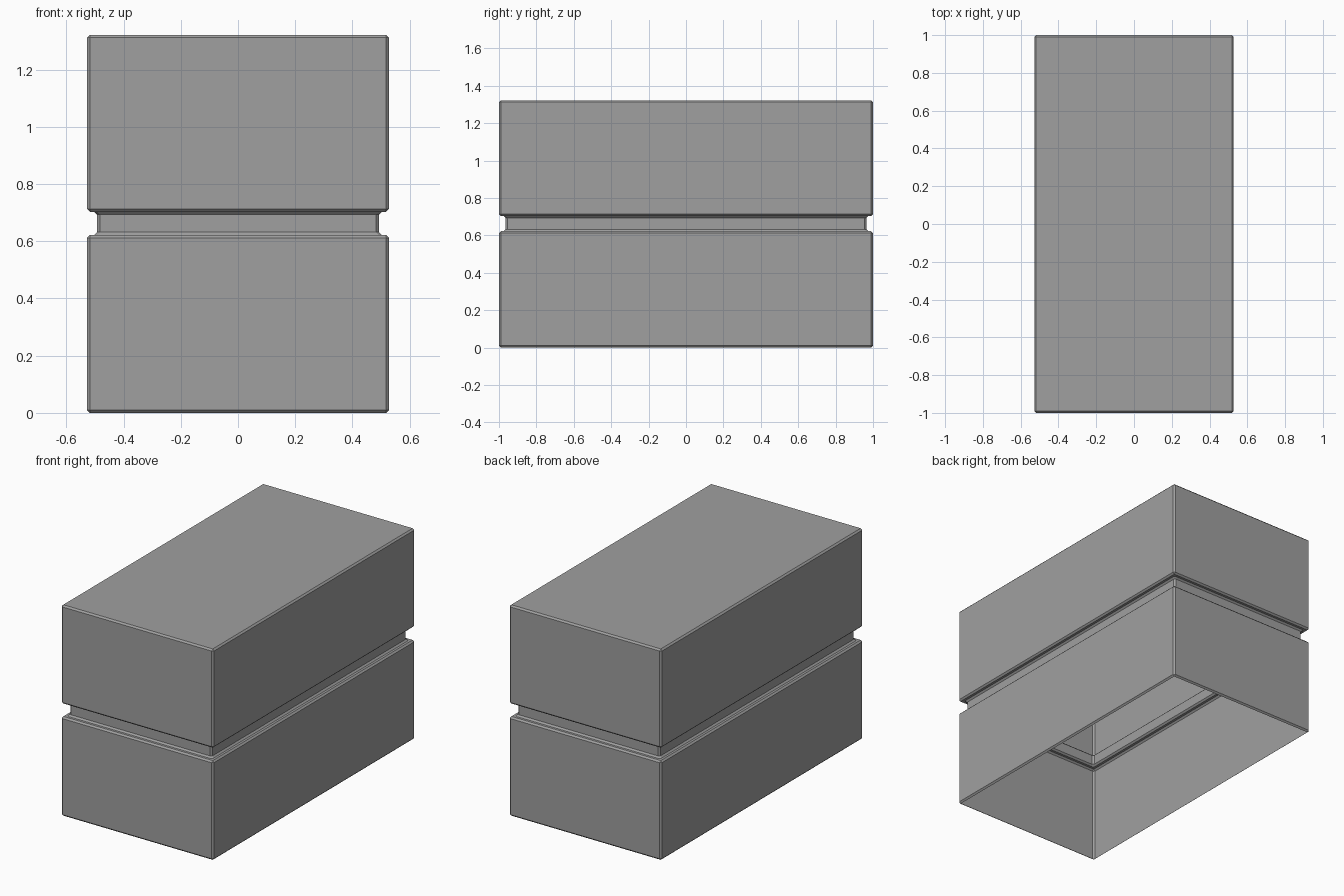
import bpy
import bmesh

HALF_X, HALF_Y = 0.528, 1.0
BEVEL = 0.01
GROOVE = 0.035
LOW, HIGH, TOP = 0.622, 0.703, 1.322

old = bpy.data.objects.get("Cube")
if old:
    bpy.data.objects.remove(old, do_unlink=True)

grey = bpy.data.materials.new("mid_grey")
grey.use_nodes = True
colour = (0.35, 0.35, 0.35, 1)
grey.diffuse_color = colour
grey.node_tree.nodes["Principled BSDF"].inputs["Base Color"].default_value = colour


def ring(bm, inset, z, cut):
    """Rectangle at height z with its four corners cut off."""
    x, y = HALF_X - inset, HALF_Y - inset
    points = []
    for sx, sy in ((1, 1), (-1, 1), (-1, -1), (1, -1)):
        pair = [(sx * x, sy * (y - cut), z), (sx * (x - cut), sy * y, z)]
        points += pair if sx * sy > 0 else pair[::-1]
    return [bm.verts.new(p) for p in points]


def sleeve(name, profile, closed_top=False):
    """Open-ended wall through (inset, height, corner cut) rings."""
    bm = bmesh.new()
    rings = [ring(bm, *p) for p in profile]
    for a, b in zip(rings, rings[1:]):
        for i in range(len(a)):
            j = (i + 1) % len(a)
            bm.faces.new((a[i], a[j], b[j], b[i]))
    if closed_top:
        bm.faces.new(rings[-1])
    bmesh.ops.remove_doubles(bm, verts=bm.verts, dist=0.0001)
    mesh = bpy.data.meshes.new(name)
    bm.to_mesh(mesh)
    bm.free()
    mesh.materials.append(grey)
    obj = bpy.data.objects.new(name, mesh)
    bpy.context.collection.objects.link(obj)
    return obj


# Lower wall, open underneath
sleeve("lower_skirt", [
    (BEVEL, 0, 0), (0, BEVEL, BEVEL),
    (0, LOW - BEVEL, BEVEL), (BEVEL, LOW, 0)])

# Recessed band with a small ledge above and below
ledge = GROOVE - BEVEL
sleeve("groove_band", [
    (BEVEL, LOW, 0), (ledge, LOW, BEVEL),
    (GROOVE, LOW + BEVEL, BEVEL), (GROOVE, HIGH - BEVEL, BEVEL),
    (ledge, HIGH, BEVEL), (BEVEL, HIGH, 0)])

# Upper block with a closed top
sleeve("upper_cap", [
    (BEVEL, HIGH, 0), (0, HIGH + BEVEL, BEVEL),
    (0, TOP - BEVEL, BEVEL), (BEVEL, TOP, 0)], closed_top=True)
